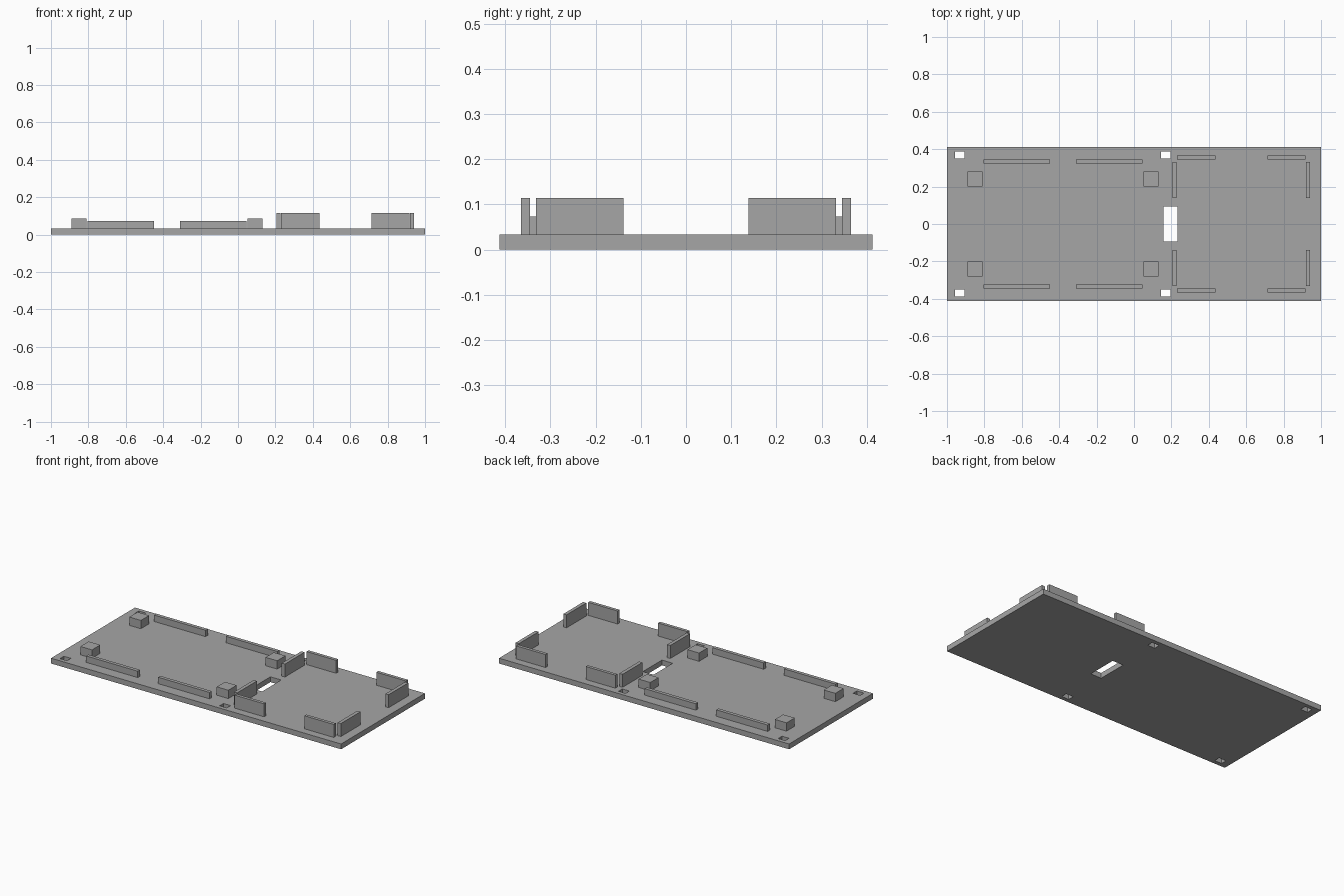
import bpy
import bmesh
from mathutils import Matrix, Vector

if "Cube" in bpy.data.objects:
    bpy.data.objects.remove(bpy.data.objects["Cube"])

grey = bpy.data.materials.new("plain grey")
grey.diffuse_color = (0.38, 0.38, 0.38, 1)
grey.use_nodes = True
grey.node_tree.nodes["Principled BSDF"].inputs["Base Color"].default_value = grey.diffuse_color

PLATE_TOP = 0.033


def boxes(name, bounds):
    """One object made of boxes given as (x0, x1, y0, y1, z0, z1)."""
    bm = bmesh.new()
    for x0, x1, y0, y1, z0, z1 in bounds:
        centre = Vector((x0 + x1, y0 + y1, z0 + z1)) / 2
        size = Matrix.Diagonal((x1 - x0, y1 - y0, z1 - z0, 1))
        bmesh.ops.create_cube(bm, size=1, matrix=Matrix.Translation(centre) @ size)
    mesh = bpy.data.meshes.new(name)
    bm.to_mesh(mesh)
    bm.free()
    mesh.materials.append(grey)
    obj = bpy.data.objects.new(name, mesh)
    bpy.context.collection.objects.link(obj)
    return obj


def both_sides(x0, x1, y0, y1, z0, z1):
    """A box at the back and its mirror image at the front."""
    return [(x0, x1, y0, y1, z0, z1), (x0, x1, -y1, -y0, z0, z1)]


def pairs(name, x_ranges, y0, y1, top):
    """Mirrored boxes standing on the plate, one pair for each x range."""
    for i, (x0, x1) in enumerate(x_ranges):
        for side, b in zip(("back", "front"), both_sides(x0, x1, y0, y1, PLATE_TOP, top)):
            boxes(f"{name}_{side}_{i + 1}", [b])


# Base plate with four screw holes and a cable slot
plate = boxes("base_plate", [(-1, 1, -0.413, 0.413, 0, PLATE_TOP)])
holes = [(0.158, 0.232, -0.094, 0.094, -0.1, 0.2)]
for x0, x1 in ((-0.956, -0.907), (0.145, 0.194)):
    holes += both_sides(x0, x1, 0.350, 0.388, -0.1, 0.2)
cutter = boxes("hole_cutter", holes)
cutter.hide_render = True
cutter.hide_viewport = True
cut = plate.modifiers.new("holes", "BOOLEAN")
cut.operation = "DIFFERENCE"
cut.solver = "EXACT"
cut.object = cutter

# Support blocks
pairs("support_block", [(-0.89, -0.81), (0.05, 0.13)], 0.20, 0.281, 0.085)

# Low rails along the long compartment
pairs("low_rail", [(-0.805, -0.45), (-0.31, 0.045)], 0.323, 0.345, 0.073)

# Tall walls around the square compartment
pairs("outer_wall", [(0.231, 0.435), (0.713, 0.916)], 0.345, 0.365, 0.114)
pairs("end_wall", [(0.205, 0.227), (0.92, 0.942)], 0.138, 0.332, 0.114)
